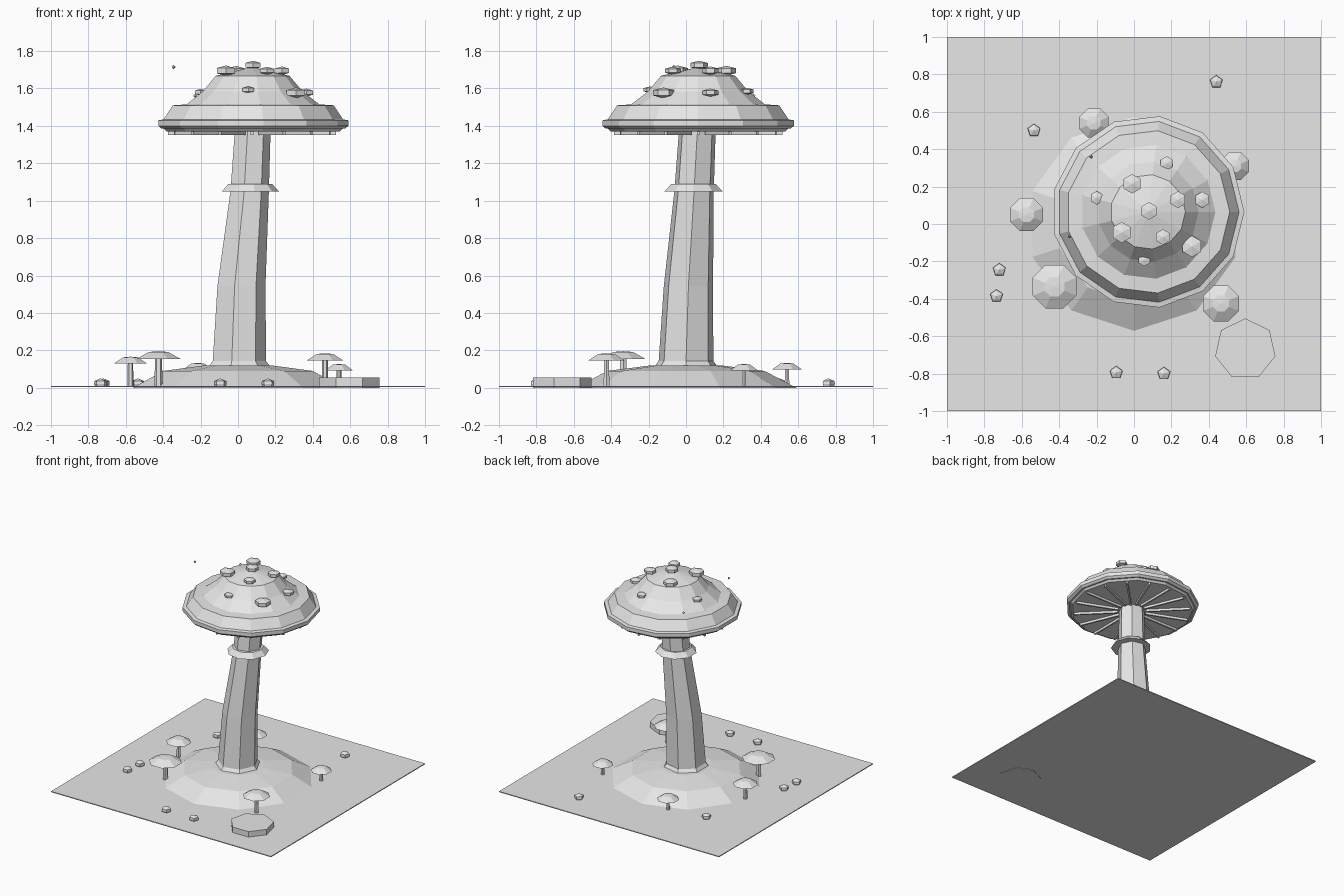
import bpy, bmesh
from math import sin, cos, pi, radians

if "Cube" in bpy.data.objects:
    bpy.data.objects.remove(bpy.data.objects["Cube"], do_unlink=True)

grey = bpy.data.materials.new("plain_grey")
grey.use_nodes = True
grey.diffuse_color = (0.8, 0.8, 0.8, 1)
grey.node_tree.nodes["Principled BSDF"].inputs["Base Color"].default_value = (0.8, 0.8, 0.8, 1)


def finish(name, bm):
    bmesh.ops.recalc_face_normals(bm, faces=bm.faces)
    mesh = bpy.data.meshes.new(name)
    bm.to_mesh(mesh)
    bm.free()
    mesh.materials.append(grey)
    ob = bpy.data.objects.new(name, mesh)
    bpy.context.collection.objects.link(ob)
    return ob


def loft(name, sides, rings, turn=0):
    """Stack polygon rings (x, y, z, radius); radius 0 makes a point."""
    bm = bmesh.new()
    loops = []
    for x, y, z, r in rings:
        if r == 0:
            loops.append([bm.verts.new((x, y, z))])
        else:
            angles = [radians(turn) + 2 * pi * i / sides for i in range(sides)]
            loops.append([bm.verts.new((x + r * cos(a), y + r * sin(a), z)) for a in angles])
    for low, high in zip(loops, loops[1:]):
        for i in range(sides):
            j = (i + 1) % sides
            if len(low) == 1:
                bm.faces.new((low[0], high[j], high[i]))
            elif len(high) == 1:
                bm.faces.new((low[i], low[j], high[0]))
            else:
                bm.faces.new((low[i], low[j], high[j], high[i]))
    for end in (loops[0], loops[-1]):
        if len(end) > 1:
            bm.faces.new(end)
    return finish(name, bm)


def lathe(name, sides, x, y, profile, turn=0):
    return loft(name, sides, [(x, y, z, r) for r, z in profile], turn)


def box(name, size, place, spin=0):
    bm = bmesh.new()
    bmesh.ops.create_cube(bm, size=1)
    bmesh.ops.scale(bm, vec=size, verts=bm.verts)
    ob = finish(name, bm)
    ob.location = place
    ob.rotation_euler.z = spin
    return ob


# Ground plate, mound and flat stone
box("ground", (2, 2, 0.007), (0, 0, 0.0065))
lathe("mound", 10, 0, 0, [(0.59, 0), (0.42, 0.09), (0.2, 0.118), (0, 0.12)], -90)
lathe("flat_stone", 7, 0.595, -0.67, [(0.165, 0), (0.165, 0.055)], 90)

# Leaning stem with a flared foot and a skirt ring
loft("stem_foot", 7, [(0, 0, 0.08, 0.18), (0, 0, 0.115, 0.172), (0, 0, 0.145, 0.148)])
loft("stem", 7, [(0, 0, 0.14, 0.15), (0.012, 0.013, 0.545, 0.135),
                 (0.057, 0.043, 1.05, 0.108), (0.075, 0.062, 1.4, 0.1)])
lathe("stem_skirt", 9, 0.062, 0.04, [(0.157, 1.05), (0.12, 1.09)])

# Cap: rim plate, lower tier and dome
CX, CY = 0.075, 0.065
lathe("cap_underside", 13, CX, CY, [(0.47, 1.37), (0.5, 1.4)])
lathe("cap_rim", 13, CX, CY, [(0.497, 1.385), (0.515, 1.4), (0.515, 1.43), (0.485, 1.435)])
lathe("cap_dome", 13, CX, CY, [(0.49, 1.43), (0.437, 1.51), (0.36, 1.515),
                               (0.27, 1.585), (0.2, 1.668), (0, 1.715)])

# Gills under the cap
GILLS = 16
for i in range(GILLS):
    a = 2 * pi * i / GILLS
    box("gill", (0.34, 0.014, 0.025), (CX + 0.28 * cos(a), CY + 0.28 * sin(a), 1.364), a)

# Raised spots on the cap
for x, y, z, r in [(0.08, 0.07, 1.725, 0.047), (-0.01, 0.215, 1.695, 0.052),
                   (0.235, 0.13, 1.695, 0.045), (-0.065, -0.045, 1.695, 0.056),
                   (0.155, -0.07, 1.695, 0.042), (0.31, -0.12, 1.577, 0.057),
                   (0.365, 0.13, 1.578, 0.043), (0.175, 0.325, 1.585, 0.037),
                   (-0.2, 0.14, 1.58, 0.036), (0.055, -0.19, 1.593, 0.036)]:
    h = r * 0.5
    lathe("cap_spot", 6, x, y, [(0, z - h), (r, z - h / 2), (r, z + h / 2), (0, z + h)], 30)

# Drifting spores
for x, y, z in [(-0.345, -0.065, 1.715), (-0.23, 0.36, 1.561)]:
    lathe("spore", 5, x, y, [(0, z - 0.012), (0.011, z), (0, z + 0.012)])

# Small mushrooms around the mound
for x, y, z, r in [(-0.425, -0.335, 0.155, 0.126), (-0.575, 0.05, 0.13, 0.095),
                   (0.465, -0.425, 0.147, 0.104), (-0.215, 0.54, 0.098, 0.085),
                   (0.54, 0.31, 0.093, 0.08)]:
    h = 0.02 + r * 0.13
    lathe("small_stem", 6, x, y, [(r * 0.17, 0.005), (r * 0.15, z + 0.01)])
    lathe("small_cap", 8, x, y, [(r, z), (r * 0.45, z + h), (0, z + h + 0.004)], 22.5)

# Pebbles
for x, y in [(0.44, 0.76), (-0.535, 0.5), (-0.72, -0.245),
             (-0.735, -0.385), (-0.095, -0.795), (0.16, -0.8)]:
    lathe("pebble", 5, x, y, [(0.03, 0.005), (0.036, 0.02), (0.034, 0.036), (0, 0.05)], 90)
